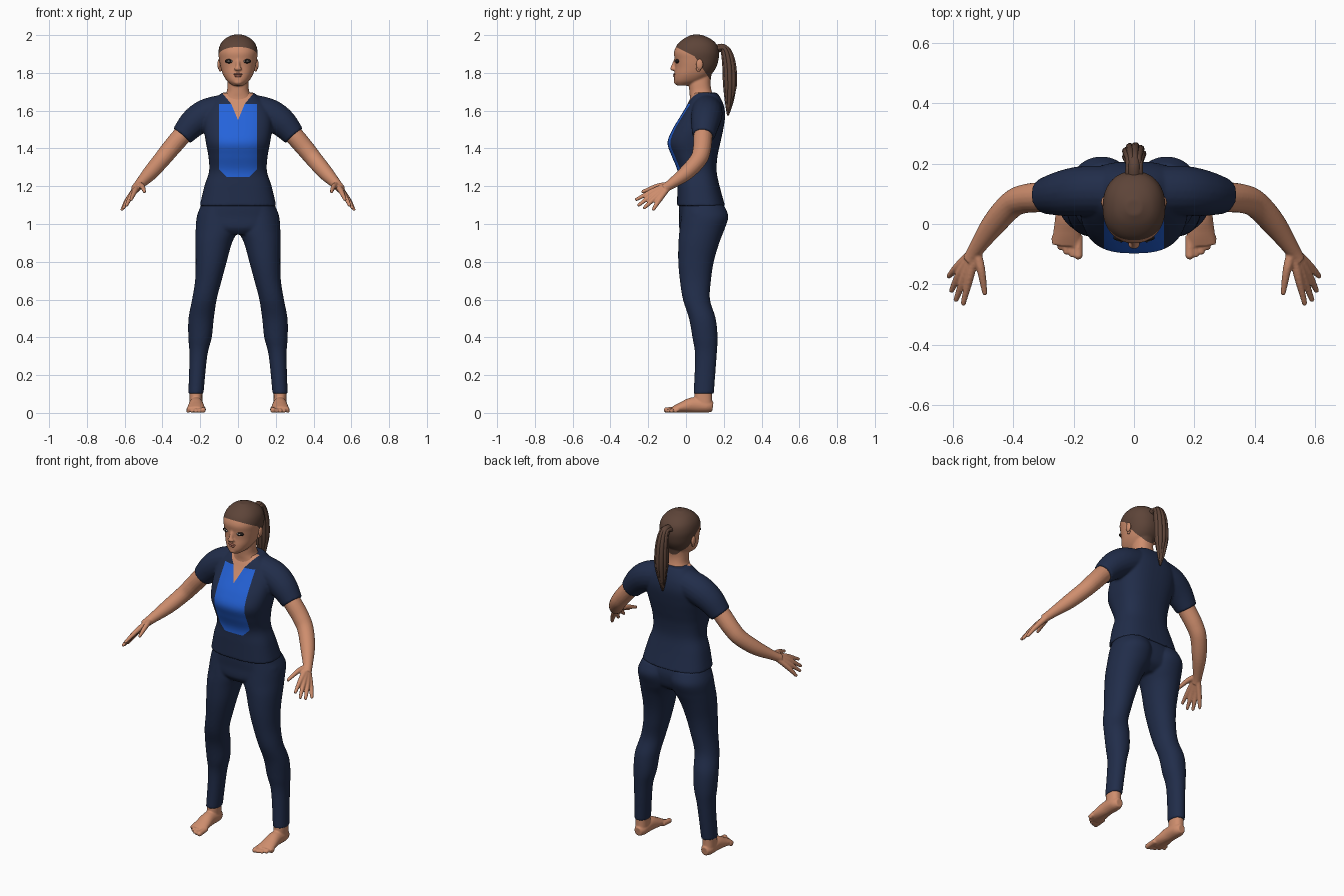
import bpy
import bmesh
from math import cos, sin, pi, copysign
from mathutils import Vector, Matrix

default_cube = bpy.data.objects.get("Cube")
if default_cube:
    bpy.data.objects.remove(default_cube, do_unlink=True)


def material(name, colour):
    mat = bpy.data.materials.new(name)
    mat.use_nodes = True
    mat.diffuse_color = (*colour, 1)
    shader = next(n for n in mat.node_tree.nodes if n.type == "BSDF_PRINCIPLED")
    shader.inputs["Base Color"].default_value = (*colour, 1)
    shader.inputs["Roughness"].default_value = 0.8
    return mat


SKIN = material("warm skin", (0.62, 0.27, 0.155))
NAVY = material("navy cloth", (0.015, 0.026, 0.068))
BLUE = material("bright blue cloth", (0.018, 0.125, 0.7))
HAIR = material("brown hair", (0.11, 0.058, 0.04))
LASH = material("dark lashes", (0.012, 0.009, 0.008))
WHITE = material("eye white", (0.6, 0.55, 0.5))
LIPS = material("lips", (0.42, 0.15, 0.1))


# Shape helpers
def spline(rows, steps=6):
    """Smooth curve through rows of numbers."""
    rows = [Vector(r) for r in rows]
    padded = [rows[0]] + rows + [rows[-1]]
    out = []
    for a, b, c, d in zip(padded, padded[1:], padded[2:], padded[3:]):
        for i in range(steps):
            t = i / steps
            out.append(b + (c - a) * t / 2 + (a * 2 - b * 5 + c * 4 - d) * t * t / 2
                       + (b * 3 - a - c * 3 + d) * t ** 3 / 2)
    return out + [rows[-1]]


def loft(bm, rings):
    rings = [[bm.verts.new(p) for p in ring] for ring in rings]
    for low, high in zip(rings, rings[1:]):
        for i in range(len(low)):
            j = (i + 1) % len(low)
            bm.faces.new((low[i], low[j], high[j], high[i]))
    bm.faces.new(rings[0][::-1])
    bm.faces.new(rings[-1])


def column(bm, rows, side=1, power=2.3, count=48):
    """Upright form; each row is height, centre x, half width, front y, back y."""
    rings = []
    for z, cx, half, front, back in spline(rows):
        ring = []
        for i in range(count):
            a = 2 * pi * i / count
            x = copysign(abs(cos(a)) ** (2 / power), cos(a)) * half
            y = copysign(abs(sin(a)) ** (2 / power), sin(a)) * (back - front) / 2
            ring.append(Vector((side * (cx + x), (front + back) / 2 + y, z)))
        rings.append(ring)
    loft(bm, rings)


def tube(bm, rows, side=1, ref=(0, 1, 0), count=20):
    """Bent form; each row is x, y, z, radius along ref, other radius."""
    rows = spline([r if len(r) > 4 else (*r, r[3]) for r in rows])
    rings = []
    for k, row in enumerate(rows):
        t = (rows[min(k + 1, len(rows) - 1)] - rows[max(k - 1, 0)]).to_3d().normalized()
        u = (Vector(ref) - t * t.dot(Vector(ref))).normalized()
        v = t.cross(u)
        ring = []
        for i in range(count):
            a = 2 * pi * i / count
            p = row.to_3d() + u * cos(a) * row[3] + v * sin(a) * row[4]
            ring.append(Vector((side * p.x, p.y, p.z)))
        rings.append(ring)
    loft(bm, rings)


def ball(bm, centre, radii):
    bmesh.ops.create_uvsphere(bm, u_segments=24, v_segments=16, radius=1,
                              matrix=Matrix.Translation(centre) @ Matrix.Diagonal((*radii, 1)))


def finish(name, bm, mats, voxel=0, cuts=(), rule=None, relax=4):
    """Blend the forms into one skin, cut colour borders and colour by rule."""
    bmesh.ops.recalc_face_normals(bm, faces=bm.faces)
    mesh = bpy.data.meshes.new(name)
    bm.to_mesh(mesh)
    bm.free()
    obj = bpy.data.objects.new(name, mesh)
    bpy.context.collection.objects.link(obj)
    if voxel:
        blend = obj.modifiers.new("Blend", "REMESH")
        blend.mode = "VOXEL"
        blend.voxel_size = voxel
        smooth = obj.modifiers.new("Relax", "SMOOTH")
        smooth.factor, smooth.iterations = 0.5, relax
        bpy.context.view_layer.update()
        baked = bpy.data.meshes.new_from_object(
            obj.evaluated_get(bpy.context.evaluated_depsgraph_get()))
        obj.modifiers.clear()
        obj.data = mesh = baked
        mesh.name = name
    mesh.materials.clear()
    for mat in mats:
        mesh.materials.append(mat)
    if rule:
        bm = bmesh.new()
        bm.from_mesh(mesh)
        for point, normal in cuts:
            bmesh.ops.bisect_plane(bm, geom=bm.verts[:] + bm.edges[:] + bm.faces[:],
                                   plane_co=point, plane_no=normal, dist=1e-5)
        for face in bm.faces:
            face.material_index = rule(face.calc_center_median())
        bm.to_mesh(mesh)
        bm.free()
    mesh.shade_smooth()
    return obj


SIDES = (1, -1)

# Shirt: torso and sleeves, with neckline and front panel
bm = bmesh.new()
column(bm, [(1.095, 0, .203, -.048, .207), (1.2, 0, .178, -.045, .178), (1.28, 0, .153, -.045, .162),
            (1.36, 0, .157, -.076, .167), (1.43, 0, .17, -.098, .182), (1.5, 0, .18, -.072, .197),
            (1.57, 0, .18, -.03, .207), (1.62, 0, .16, 0, .202), (1.66, 0, .125, .02, .187),
            (1.695, 0, .085, .04, .165)], power=2.6)
for s in SIDES:
    tube(bm, [(.07, .11, 1.605, .082), (.165, .11, 1.58, .083), (.235, .102, 1.535, .076),
              (.297, .093, 1.467, .06)], s)


def shirt_colour(p):
    x = abs(p.x)
    if p.y < .09 and p.z > min(1.55 + 2.4 * x, 1.593 + 1.2 * x):
        return 2
    panel = x < .1 and 1.25 < p.z < 1.635 and p.z > 1.19 + x
    return int(panel and p.y < .06)


cuts = [((0, 0, 1.25), (0, 0, 1)), ((0, 0, 1.635), (0, 0, 1))]
for s in SIDES:
    cuts += [((s * .1, 0, 0), (1, 0, 0)), ((0, 0, 1.19), (-s, 0, 1)),
             ((0, 0, 1.55), (-2.4 * s, 0, 1)), ((0, 0, 1.593), (-1.2 * s, 0, 1))]
finish("shirt", bm, (NAVY, BLUE, SKIN), .007, cuts, shirt_colour)

# Trousers: two legs and the pelvis
bm = bmesh.new()
for s in SIDES:
    column(bm, [(.1, .223, .04, .04, .147), (.3, .21, .047, .048, .162), (.4, .201, .062, .034, .167),
                (.5, .195, .067, .016, .157), (.6, .178, .065, -.016, .127), (.7, .157, .07, -.032, .132),
                (.8, .142, .082, -.041, .147), (.9, .129, .097, -.04, .176), (.97, .112, .112, -.034, .203),
                (1.04, .108, .11, -.025, .224), (1.1, .1, .095, -.02, .2)], s, 2.1)
column(bm, [(.945, 0, .1, -.01, .14), (.98, 0, .2, -.036, .185), (1.04, 0, .216, -.036, .203),
            (1.09, 0, .198, -.038, .2), (1.14, 0, .18, -.035, .18)])
finish("trousers", bm, (NAVY,), .007)

# Arms with hands
bm = bmesh.new()
wrist = (.525, -.085, 1.207)
fingers = [((.545, -.175, 1.175), (.566, -.262, 1.13)), ((.561, -.174, 1.157), (.59, -.25, 1.1)),
           ((.575, -.16, 1.142), (.605, -.22, 1.086)), ((.583, -.14, 1.13), (.613, -.172, 1.078)),
           ((.508, -.15, 1.2), (.495, -.228, 1.172))]
for s in SIDES:
    tube(bm, [(.22, .1, 1.55, .048), (.3, .09, 1.465, .05), (.36, .084, 1.395, .048),
              (.405, .065, 1.34, .045), (.465, .0, 1.27, .04), (*wrist, .026), (.545, -.12, 1.185, .024)], s)
    for knuckle, tip in fingers:
        tube(bm, [(*wrist, .017), (*knuckle, .0145), (*tip, .009)], s, (1, 0, 0), 12)
        ball(bm, (s * tip[0], tip[1], tip[2]), [.009] * 3)
finish("arms", bm, (SKIN,), .0045, relax=3)

# Feet with toes
bm = bmesh.new()
for s in SIDES:
    column(bm, [(.03, .223, .034, .055, .14), (.08, .223, .034, .045, .138), (.14, .223, .034, .05, .138)], s)
    tube(bm, [(.222, .142, .032, .022, .026), (.222, .11, .036, .036, .035), (.222, .04, .042, .038, .041),
              (.222, -.02, .03, .045, .029), (.224, -.07, .017, .049, .016)], s, (1, 0, 0))
    for i in range(5):
        x, y, r = .185 + .0195 * i, -.103 + .003 * i * i, .011 if i else .015
        tube(bm, [(x, -.04, .02, r), (x, y, r, r)], s, (1, 0, 0), 12)
        ball(bm, (s * x, y, r), [r] * 3)
finish("feet", bm, (SKIN,), .0045, relax=3)

# Head and neck, with the hair coloured above the hairline
bm = bmesh.new()
column(bm, [(1.732, 0, .026, -.045, .01), (1.755, 0, .056, -.061, .085), (1.79, 0, .079, -.062, .132),
            (1.83, 0, .092, -.058, .16), (1.87, 0, .1, -.06, .172), (1.91, 0, .104, -.063, .175),
            (1.95, 0, .094, -.046, .163), (1.982, 0, .067, -.01, .128), (2.002, 0, .026, .03, .08)], power=2.2)
column(bm, [(1.6, 0, .085, .01, .165), (1.66, 0, .082, .02, .155), (1.7, 0, .06, .018, .137),
            (1.75, 0, .055, .015, .13), (1.82, 0, .052, .02, .14)])
tube(bm, [(0, -.052, 1.875, .009), (0, -.064, 1.845, .01), (0, -.07, 1.825, .013)], ref=(1, 0, 0))
ball(bm, (0, -.068, 1.822), (.02, .015, .011))
ball(bm, (0, -.046, 1.752), (.026, .018, .016))


def head_colour(p):
    return int(p.z > min(1.91 - .5 * p.y, 1.955 - 1.5 * p.y))


finish("head", bm, (SKIN, HAIR), .005, [((0, 0, 1.91), (0, .5, 1)), ((0, 0, 1.955), (0, 1.5, 1))],
       head_colour, 3)

# Ears, eyes and lips
for s, label in zip(SIDES, ("left", "right")):
    bm = bmesh.new()
    ball(bm, (s * .1, .072, 1.845), (.009, .018, .028))
    ball(bm, (s * .094, .066, 1.822), (.008, .012, .015))
    finish(label + "_ear", bm, (SKIN,))
    for part, mat, radii in (("lashes", LASH, (.027, .012, .012)), ("eye", WHITE, (.019, .0145, .0075)),
                             ("iris", LASH, (.0075, .0165, .0075))):
        bm = bmesh.new()
        ball(bm, (s * .042, -.045, 1.862), radii)
        finish(label + "_" + part, bm, (mat,))
bm = bmesh.new()
ball(bm, (0, -.058, 1.793), (.024, .01, .006))
ball(bm, (0, -.057, 1.783), (.02, .011, .007))
finish("lips", bm, (LIPS,))

# Ponytail: a core surrounded by thinner strands
bm = bmesh.new()
path = [(.155, 1.925, .028), (.203, 1.93, .026), (.226, 1.86, .034), (.233, 1.75, .036),
        (.229, 1.65, .024), (.222, 1.575, .005)]
tube(bm, [(0, y, z, r * .8) for y, z, r in path], ref=(1, 0, 0))
strands = 9
for i in range(strands):
    a = 2 * pi * i / strands
    drop = .012 * (i % 3)
    tube(bm, [(cos(a) * r * .75, y + sin(a) * r * .7, z + drop * (z < 1.7), r * .38)
              for y, z, r in path], ref=(1, 0, 0), count=10)
finish("ponytail", bm, (HAIR,))
